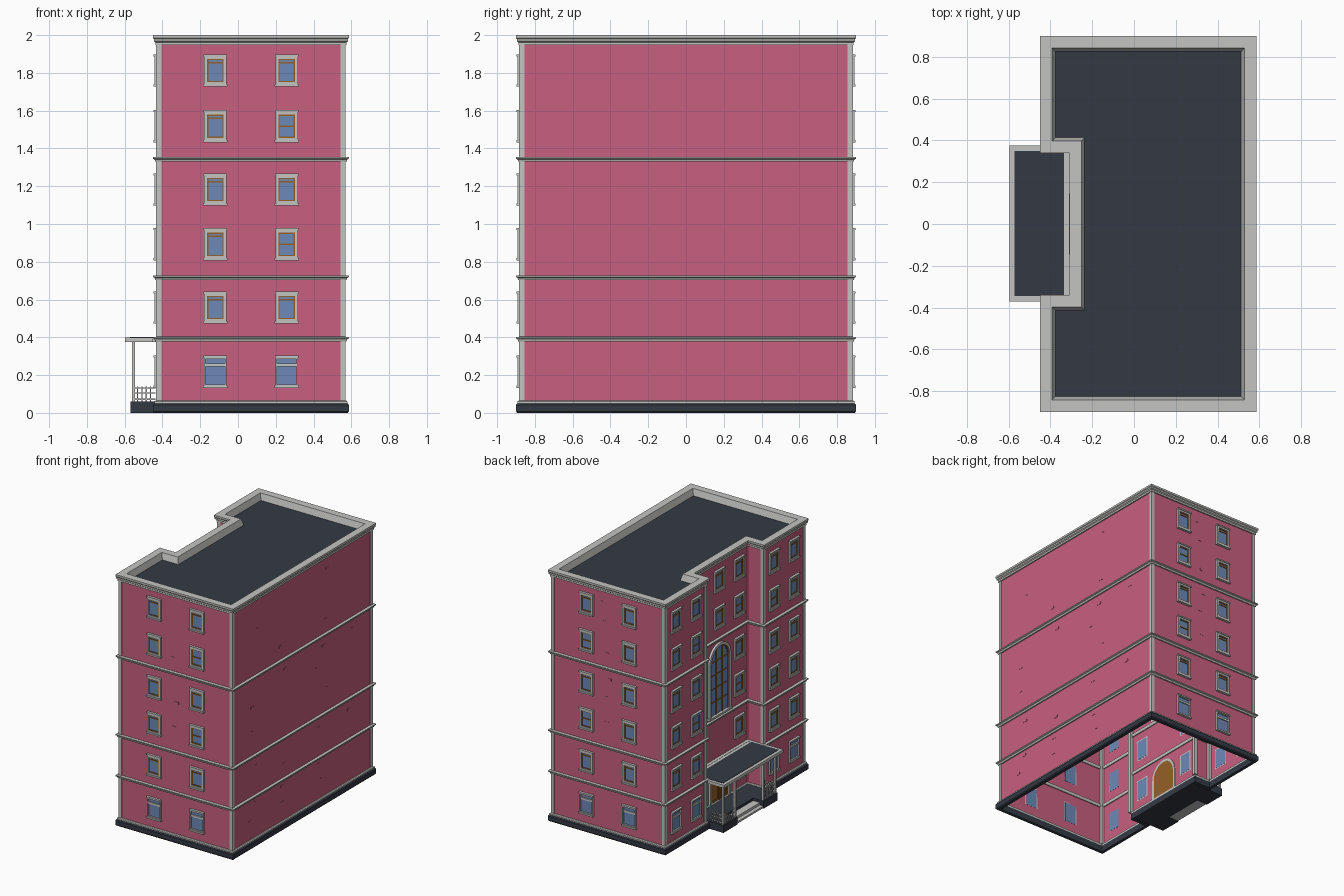
import bpy, bmesh, math, random
from mathutils import Matrix, Vector

if "Cube" in bpy.data.objects:
    bpy.data.objects.remove(bpy.data.objects["Cube"])

random.seed(4)

def mat(name, rgb):
    m = bpy.data.materials.new(name)
    m.diffuse_color = (*rgb, 1)
    m.use_nodes = True
    m.node_tree.nodes["Principled BSDF"].inputs["Base Color"].default_value = m.diffuse_color
    return m

PINK = mat("pink_plaster", (0.58, 0.115, 0.215))
GREY = mat("pale_stone", (0.55, 0.55, 0.54))
DARK = mat("dark_slate", (0.034, 0.041, 0.056))
BLUE = mat("window_blue", (0.155, 0.25, 0.47))
WOOD = mat("brown_wood", (0.30, 0.115, 0.02))

parts = {}
I = Matrix.Identity(4)

def part(name, material):
    if name not in parts:
        parts[name] = (bmesh.new(), material)
    return parts[name][0]

def box(bm, x, y, z, m=I):
    """Box from (min, max) ranges, placed by matrix m."""
    c = [(a[0] + a[1]) / 2 for a in (x, y, z)]
    s = [abs(a[1] - a[0]) for a in (x, y, z)]
    bmesh.ops.create_cube(bm, size=1, matrix=m @ Matrix.Translation(c) @ Matrix.Diagonal((*s, 1)))

def outline(d):
    """Footprint with recessed entrance bay, moved inward by d."""
    x0, x1, y, n, r = -0.45 + d, 0.587 - d, 0.9 - d, 0.34 + d, -0.31 + d
    return [(x0, -y), (x1, -y), (x1, y), (x0, y), (x0, n), (r, n), (r, -n), (x0, -n)]

def loft(bm, profile, closed=False):
    """Sweep a profile of (inset, height) around the footprint."""
    rings = [[bm.verts.new((px, py, z)) for px, py in outline(d)] for d, z in profile]
    pairs = list(zip(rings, rings[1:])) + ([(rings[-1], rings[0])] if closed else [])
    for a, b in pairs:
        for i in range(8):
            j = (i + 1) % 8
            bm.faces.new((a[i], a[j], b[j], b[i]))

WALL = 0.022

# Walls (open shell), plinth, roof
loft(part("walls", PINK), [(WALL, 0.04), (WALL, 1.96)])
loft(part("plinth", DARK), [(0.03, 0), (0.006, 0), (0, 0.008), (0, 0.042), (0.006, 0.05), (0.03, 0.05)], True)
bm = part("roof", DARK)
bm.faces.new([bm.verts.new((x, y, 1.95)) for x, y in outline(0.07)])

# Stone belts and stepped cornice with parapet
bm = part("belts", GREY)
loft(bm, [(0.03, 0.05), (0.007, 0.05), (0.007, 0.06), (0.014, 0.065), (0.03, 0.065)], True)
for z in (0.378, 0.703, 1.33):
    loft(bm, [(0.03, z), (0.012, z), (0.008, z + 0.012), (0, z + 0.016), (0, z + 0.024), (0.03, z + 0.026)], True)
loft(part("cornice", GREY), [(0.03, 1.948), (0.012, 1.948), (0.012, 1.962), (0.004, 1.968), (0.004, 1.98),
                             (0, 1.985), (0, 2.0), (0.058, 2.0), (0.075, 1.945)], True)

# Corner strips
bm = part("corner_strips", GREY)
for (ax, ay), (bx, by) in zip(outline(0.017), outline(0.044)):
    box(bm, (ax, bx), (ay, by), (0.06, 1.95))

# Facade frames: local x along the wall, -y outward, z up
FRONT = Matrix.Translation((0, -0.9 + WALL, 0))
BACK = Matrix.Translation((0, 0.9 - WALL, 0)) @ Matrix.Rotation(math.pi, 4, 'Z')
TURN = Matrix.Rotation(-math.pi / 2, 4, 'Z')
LEFT = Matrix.Translation((-0.45 + WALL, 0, 0)) @ TURN
BAY = Matrix.Translation((-0.31 + WALL, 0, 0)) @ TURN
RIGHT = Matrix.Translation((0.587 - WALL, 0, 0)) @ Matrix.Rotation(math.pi / 2, 4, 'Z')

def border(bm, u, hw, z0, z1, w, depth, m):
    """Rectangular frame of bar width w."""
    for s in (-1, 1):
        box(bm, (u + s * (hw - w), u + s * hw), (-depth, 0), (z0, z1), m)
    box(bm, (u - hw + w, u + hw - w), (-depth, 0), (z0, z0 + w), m)
    box(bm, (u - hw + w, u + hw - w), (-depth, 0), (z1 - w, z1), m)

FLOORS = [0.14, 0.48, 0.815, 1.105, 1.44, 1.735]

def window(m, u, floor, mid):
    z0 = FLOORS[floor]
    z1 = z0 + 0.155
    stone, wood = part("window_surrounds", GREY), part("window_sashes", WOOD)
    box(part("window_glass", BLUE), (u - 0.05, u + 0.05), (-0.002, 0.001), (z0, z1), m)
    border(stone, u, 0.06, z0, z1, 0.009 if floor == 0 else 0.016, 0.013, m)
    box(stone, (u - 0.064, u + 0.064), (-0.02, 0), (z0 - 0.008, z0 + 0.004), m)
    box(stone, (u - 0.062, u + 0.062), (-0.019, 0), (z1 - 0.002, z1 + 0.008), m)
    if floor == 0:
        box(stone, (u - 0.055, u + 0.055), (-0.01, 0), (z1 - 0.05, z1 - 0.034), m)
    else:
        border(wood, u, 0.045, z0 + 0.014, z1 - 0.014, 0.008, 0.007, m)
        zb = z0 + 0.078 if mid else z1 - 0.036
        box(wood, (u - 0.04, u + 0.04), (-0.007, 0), (zb - 0.004, zb + 0.004), m)

# Window columns on the two ends, the wings and the entrance bay
for f in range(6):
    mid = f in (2, 4)
    for m, s in ((FRONT, 1), (BACK, -1)):
        window(m, -0.12 * s, f, False)
        window(m, 0.258 * s, f, mid)
    for s in (-1, 1):
        window(LEFT, s * 0.74, f, False)
        window(LEFT, s * 0.49, f, mid)
        window(BAY, s * 0.25, f, mid)
    if f > 3:
        window(BAY, 0, f, False)

def arch(hw, z0, z1):
    """Round-headed outline, from lower right over to lower left."""
    c = z1 - hw
    return [(hw, z0)] + [(hw * math.cos(math.pi * k / 14), c + hw * math.sin(math.pi * k / 14))
                         for k in range(15)] + [(-hw, z0)]

def prism(bm, pts, y0, y1, m):
    f = bm.faces.new([bm.verts.new(m @ Vector((u, y0, z))) for u, z in pts])
    g = bmesh.ops.extrude_face_region(bm, geom=[f])['geom']
    vs = [v for v in g if isinstance(v, bmesh.types.BMVert)]
    bmesh.ops.translate(bm, vec=m.to_3x3() @ Vector((0, y1 - y0, 0)), verts=vs)

def arch_frame(bm, hw, z0, z1, w, depth, back=0.0):
    outer, inner = arch(hw, z0, z1), arch(hw - w, z0, z1 - w)
    for k in range(len(outer) - 1):
        prism(bm, [outer[k], outer[k + 1], inner[k + 1], inner[k]], -depth, back, BAY)

# Tall arched stair window
prism(part("arch_glass", BLUE), arch(0.12, 0.755, 1.305), -0.003, 0.001, BAY)
stone, wood = part("arch_surround", GREY), part("arch_bars", WOOD)
arch_frame(stone, 0.135, 0.755, 1.315, 0.022, 0.018)
box(stone, (-0.145, 0.145), (-0.024, 0), (0.742, 0.757), BAY)
arch_frame(wood, 0.114, 0.757, 1.294, 0.009, 0.009)
for u in (-0.038, 0.038):
    box(wood, (u - 0.004, u + 0.004), (-0.008, 0), (0.757, 1.278), BAY)
for k in range(1, 5):
    z = 0.757 + 0.106 * k
    box(wood, (-0.108, 0.108), (-0.008, 0), (z - 0.004, z + 0.004), BAY)

# Arched double entrance door, visible from inside too
prism(part("door", WOOD), arch(0.11, 0.06, 0.335), -0.005, 0.004, BAY)
arch_frame(part("door_surround", GREY), 0.128, 0.06, 0.352, 0.02, 0.018, 0.004)
trim = part("door_trim", WOOD)
box(trim, (-0.006, 0.006), (-0.011, 0), (0.06, 0.235), BAY)
box(trim, (-0.108, 0.108), (-0.011, 0), (0.225, 0.237), BAY)
for s in (-1, 1):
    border(trim, s * 0.055, 0.04, 0.075, 0.215, 0.008, 0.009, BAY)

# Porch floor with steps cut into the middle
bm = part("porch_floor", DARK)
box(bm, (-0.475, -0.285), (-0.34, 0.34), (0, 0.06))
for s in (-1, 1):
    box(bm, (-0.568, -0.475), (s * 0.165, s * 0.34), (0, 0.06))
steps = part("porch_steps", GREY)
box(steps, (-0.535, -0.475), (-0.165, 0.165), (0.005, 0.04))
box(steps, (-0.565, -0.535), (-0.165, 0.165), (0.005, 0.02))

# Porch canopy
bm = part("canopy", GREY)
box(bm, (-0.597, -0.45), (-0.372, 0.375), (0.376, 0.4))
box(bm, (-0.45, -0.3), (-0.345, 0.345), (0.376, 0.4))
box(part("canopy_roof", DARK), (-0.572, -0.335), (-0.345, 0.35), (0.398, 0.4025))

# Porch posts and railings
posts, rails = part("porch_posts", GREY), part("porch_railings", GREY)

def railing(a, b):
    a, b = Vector(a), Vector(b)
    lo, hi = [min(a[i], b[i]) - 0.003 for i in (0, 1)], [max(a[i], b[i]) + 0.003 for i in (0, 1)]
    for z in (0.072, 0.105, 0.132):
        box(rails, (lo[0], hi[0]), (lo[1], hi[1]), (z - 0.003, z + 0.003))
    for k in range(1, 5):
        p = a.lerp(b, k / 5)
        box(rails, (p.x - 0.003, p.x + 0.003), (p.y - 0.003, p.y + 0.003), (0.06, 0.14))

for s in (-1, 1):
    for y in (0.328, 0.178):
        box(posts, (-0.562, -0.546), (s * y - 0.008, s * y + 0.008), (0.06, 0.378))
    railing((-0.554, s * 0.328), (-0.554, s * 0.178))
    railing((-0.554, s * 0.328), (-0.44, s * 0.328))

# Scattered bricks barely proud of the plaster
bm = part("loose_bricks", PINK)
for z in (0.2, 0.33, 0.5, 0.62, 0.9, 1.1, 1.25, 1.45, 1.7, 1.85):
    for m, spots in ((RIGHT, (-0.6, -0.2, 0.25, 0.65)), (FRONT, (0.07,)), (BACK, (-0.07,))):
        for u in spots:
            if random.random() < 0.6:
                u += random.uniform(-0.08, 0.08)
                box(bm, (u - 0.018, u + 0.018), (-0.002, 0.002), (z, z + 0.018), m)

for name, (bm, material) in parts.items():
    if name not in ("walls", "roof"):
        bmesh.ops.recalc_face_normals(bm, faces=bm.faces)
    me = bpy.data.meshes.new(name)
    bm.to_mesh(me)
    bm.free()
    me.materials.append(material)
    bpy.context.collection.objects.link(bpy.data.objects.new(name, me))
